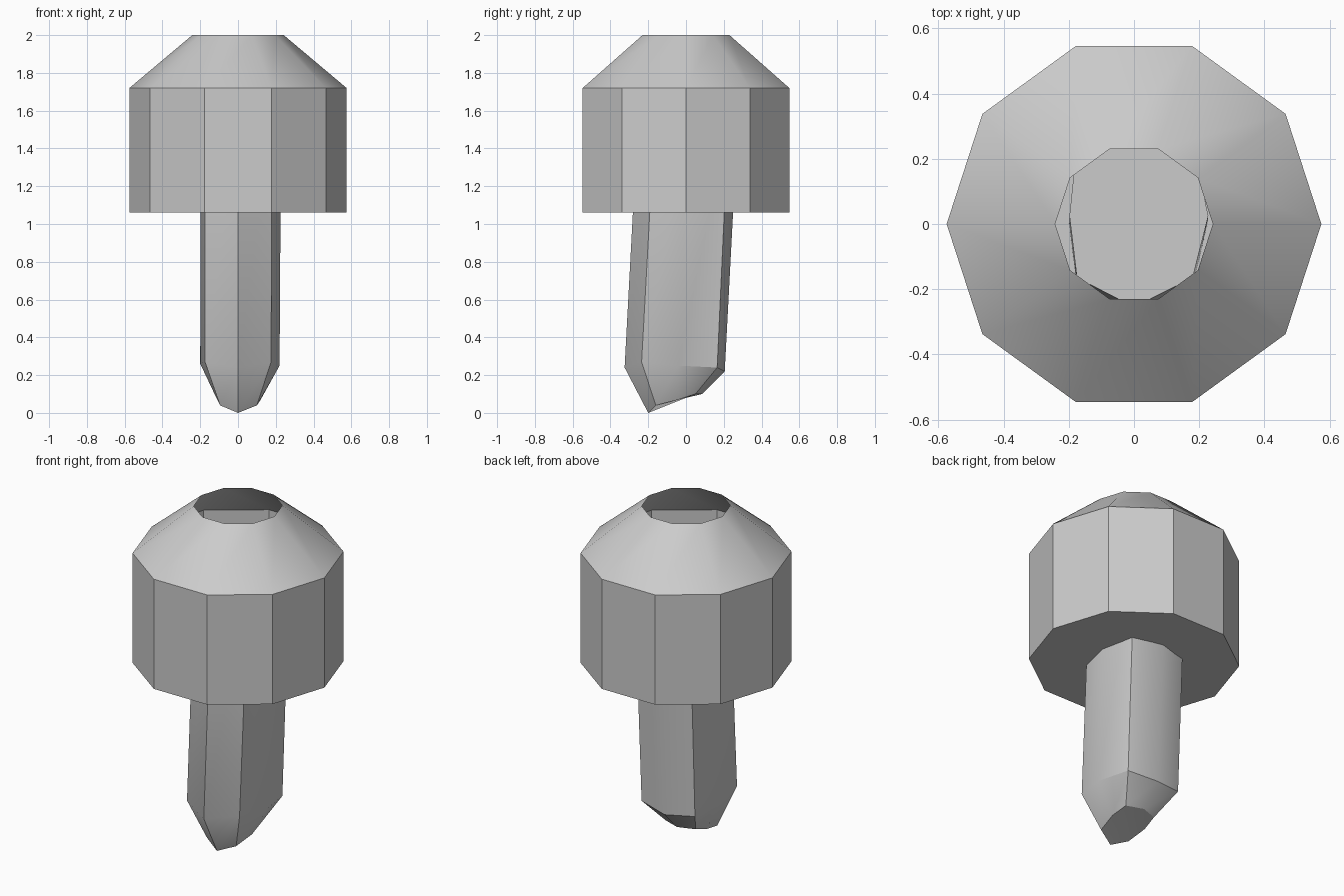
import bpy
import math

cube = bpy.data.objects.get("Cube")
if cube:
    bpy.data.objects.remove(cube, do_unlink=True)

# One plain grey for everything
grey = bpy.data.materials.new("plain_grey")
grey.use_nodes = True
colour = (0.6, 0.6, 0.6, 1.0)
grey.diffuse_color = colour
grey.node_tree.nodes["Principled BSDF"].inputs["Base Color"].default_value = colour


def loft(name, rings, caps):
    """Join rings (listed bottom to top, counter-clockwise) and add cap faces."""
    count = len(rings[0])
    verts = [v for ring in rings for v in ring]
    faces = list(caps)
    for r in range(len(rings) - 1):
        low, high = r * count, (r + 1) * count
        for i in range(count):
            j = (i + 1) % count
            faces.append((low + i, low + j, high + j, high + i))
    mesh = bpy.data.meshes.new(name)
    mesh.from_pydata(verts, [], faces)
    mesh.materials.append(grey)
    obj = bpy.data.objects.new(name, mesh)
    bpy.context.collection.objects.link(obj)
    bpy.ops.object.select_all(action="DESELECT")
    obj.select_set(True)
    bpy.context.view_layer.objects.active = obj
    bpy.ops.object.shade_smooth_by_angle(angle=math.radians(30))
    return obj


def circle(radius, z, sides=10):
    step = math.tau / sides
    return [(radius * math.cos(i * step), radius * math.sin(i * step), z)
            for i in range(sides)]


# Ten-sided thin-walled head: closed floor, cone shoulder, open mouth
head_rings = [circle(0.575, 1.06), circle(0.575, 1.72), circle(0.242, 2.0)]
loft("head", head_rings, [tuple(reversed(range(10)))])

# Leaning eight-sided shaft, starting at its front edge, ending in a blunt tip
tip = [(0, -0.2, 0), (0.1, -0.16, 0.04), (0.12, -0.04, 0.07), (0.1, 0.05, 0.1),
       (0, 0.085, 0.1), (-0.1, 0.05, 0.1), (-0.11, -0.04, 0.07), (-0.095, -0.16, 0.04)]
collar = [(0, -0.325, 0.24), (0.175, -0.235, 0.27), (0.22, -0.04, 0.25), (0.18, 0.165, 0.24),
          (0, 0.205, 0.22), (-0.175, 0.165, 0.24), (-0.2, -0.04, 0.26), (-0.175, -0.235, 0.27)]
top = [(0, -0.255, 1.55), (0.18, -0.165, 1.55), (0.228, 0.025, 1.55), (0.185, 0.225, 1.55),
       (0, 0.275, 1.55), (-0.178, 0.22, 1.55), (-0.198, 0.025, 1.55), (-0.175, -0.165, 1.55)]
# The tip is two facets meeting on a diagonal crease; the top is one flat cap
caps = [(7, 3, 2, 1, 0), (7, 6, 5, 4, 3), tuple(range(16, 24))]
loft("shaft", [tip, collar, top], caps)
